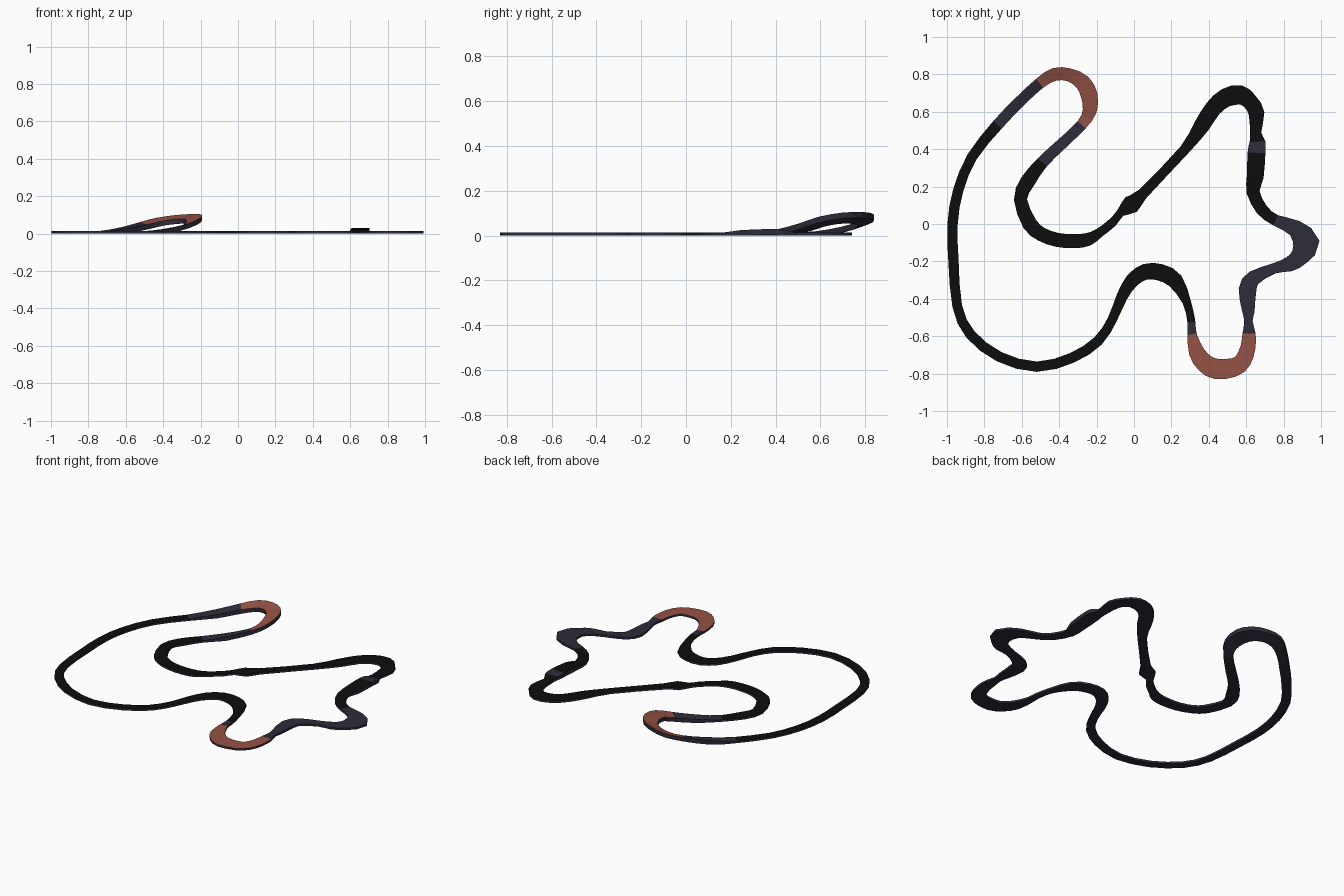
import bpy, bmesh, math
from mathutils import Vector

if "Cube" in bpy.data.objects:
    bpy.data.objects.remove(bpy.data.objects["Cube"])

FLAT = 0.013      # road height on level ground
STEPS = 2         # spline pieces between stations


def material(name, rgb):
    m = bpy.data.materials.new(name)
    m.diffuse_color = (*rgb, 1)
    m.use_nodes = True
    m.node_tree.nodes["Principled BSDF"].inputs["Base Color"].default_value = m.diffuse_color
    return m


SLATE = material("slate_body", (0.027, 0.025, 0.042))
BLACK = material("black_asphalt", (0.004, 0.004, 0.004))
RED = material("brick_red", (0.30, 0.084, 0.058))

sections = []     # (name, material, first station index, station count)
stations = []     # x, y, width, height


def section(name, mat, pts):
    sections.append((name, mat, len(stations), len(pts)))
    stations.extend((*p, FLAT) if len(p) == 3 else p for p in pts)


# The circuit, clockwise; each section runs on to the first station of the next
section("west_bend", BLACK, [(-.97, 0, .055), (-.94, .18, .055), (-.865, .36, .055)])
section("hill_climb", SLATE, [(-.73, .53, .06), (-.61, .655, .06, .03)])
section("hill_bend", RED, [
    (-.505, .752, .06, .055), (-.425, .80, .07, .075), (-.345, .797, .07, .087),
    (-.275, .757, .085, .092), (-.24, .69, .09, .09), (-.237, .605, .075, .075)])
section("hill_descent", SLATE, [(-.28, .53, .057, .05), (-.39, .425, .06, .025)])
section("infield_bend", BLACK, [
    (-.49, .33, .065), (-.57, .225, .08), (-.607, .13, .07), (-.557, 0, .08),
    (-.495, -.055, .075), (-.41, -.085, .075), (-.32, -.092, .075),
    (-.245, -.082, .07), (-.185, -.047, .05), (-.115, .008, .048)])
section("diagonal_straight", BLACK, [
    (-.072, .06, .045), (-.015, .105, .1), (.045, .16, .06), (.27, .397, .055)])
section("north_bend", BLACK, [
    (.36, .522, .085), (.422, .617, .09), (.49, .675, .1), (.567, .69, .105),
    (.62, .655, .085), (.655, .592, .085), (.65, .49, .06)])
section("crest_stripe", SLATE, [(.66, .44, .085, .024)])
section("crest_exit", BLACK, [
    (.655, .38, .095, .029), (.648, .25, .09, .024), (.637, .17, .07),
    (.685, .075, .065)])
section("east_hairpin", SLATE, [
    (.757, .02, .06), (.86, -.022, .09), (.92, -.1, .145), (.885, -.175, .1),
    (.83, -.215, .08), (.75, -.237, .055), (.642, -.287, .08),
    (.607, -.35, .095), (.612, -.47, .065), (.612, -.52, .045)])
section("south_bend", RED, [
    (.615, -.585, .07), (.61, -.657, .08), (.583, -.73, .09), (.533, -.767, .1),
    (.44, -.775, .11), (.38, -.745, .1), (.335, -.685, .085)])
section("south_exit", SLATE, [(.31, -.59, .05)])
section("chicane_bend", BLACK, [
    (.307, -.525, .043), (.283, -.42, .045), (.222, -.305, .085),
    (.145, -.26, .09), (.062, -.255, .085), (-.01, -.302, .075),
    (-.065, -.39, .06), (-.117, -.512, .05), (-.192, -.625, .055)])
section("south_west_bend", BLACK, [
    (-.33, -.715, .055), (-.52, -.763, .055), (-.72, -.71, .055),
    (-.875, -.59, .055), (-.945, -.44, .052), (-.965, -.2, .055)])

# Smooth closed spline through all stations
S = [Vector(s) for s in stations]
N = len(S)
path = []
for i in range(N):
    a, b, c, d = (S[(i + k) % N] for k in (-1, 0, 1, 2))
    for j in range(STEPS):
        t = j / STEPS
        path.append(0.5 * (2 * b + (c - a) * t + (2 * a - 5 * b + 4 * c - d) * t ** 2
                           + (3 * b - a - 3 * c + d) * t ** 3))
M = len(path)


def ring(i):
    """Cross-section: outer top, inner top, inner bottom, outer bottom."""
    p = path[i % M]
    f = (path[(i + 1) % M] - path[(i - 1) % M]).to_2d().normalized()
    side = Vector((-f.y, f.x)) * p[2] / 2
    z = max(p[3], FLAT)
    bank = 0.013 * (z - FLAT) / 0.08 if p[0] < 0 else 0
    out = []
    for s, low in ((1, 0), (-1, 0), (-1, 1), (1, 1)):
        top = z + s * bank
        h = max(0, top - 0.026) if low and z > FLAT + .001 else (0 if low else top)
        out.append((p[0] + s * side.x, p[1] + s * side.y, h))
    return out


# One solid road object per section, coloured on top, slate on sides and base
for name, mat, first, count in sections:
    bm = bmesh.new()
    rings = [[bm.verts.new(v) for v in ring(i)]
             for i in range(first * STEPS, (first + count) * STEPS + 1)]
    for r, q in zip(rings, rings[1:]):
        for k in range(4):
            n = (k + 1) % 4
            face = bm.faces.new((r[k], r[n], q[n], q[k]))
            face.material_index = 1 if k == 0 else 0
    bmesh.ops.recalc_face_normals(bm, faces=bm.faces)
    if sum(f.normal.z for f in bm.faces if f.material_index == 1) < 0:
        bmesh.ops.reverse_faces(bm, faces=bm.faces)
    mesh = bpy.data.meshes.new(name)
    bm.to_mesh(mesh)
    bm.free()
    mesh.materials.append(SLATE)
    mesh.materials.append(mat)
    bpy.context.collection.objects.link(bpy.data.objects.new(name, mesh))
